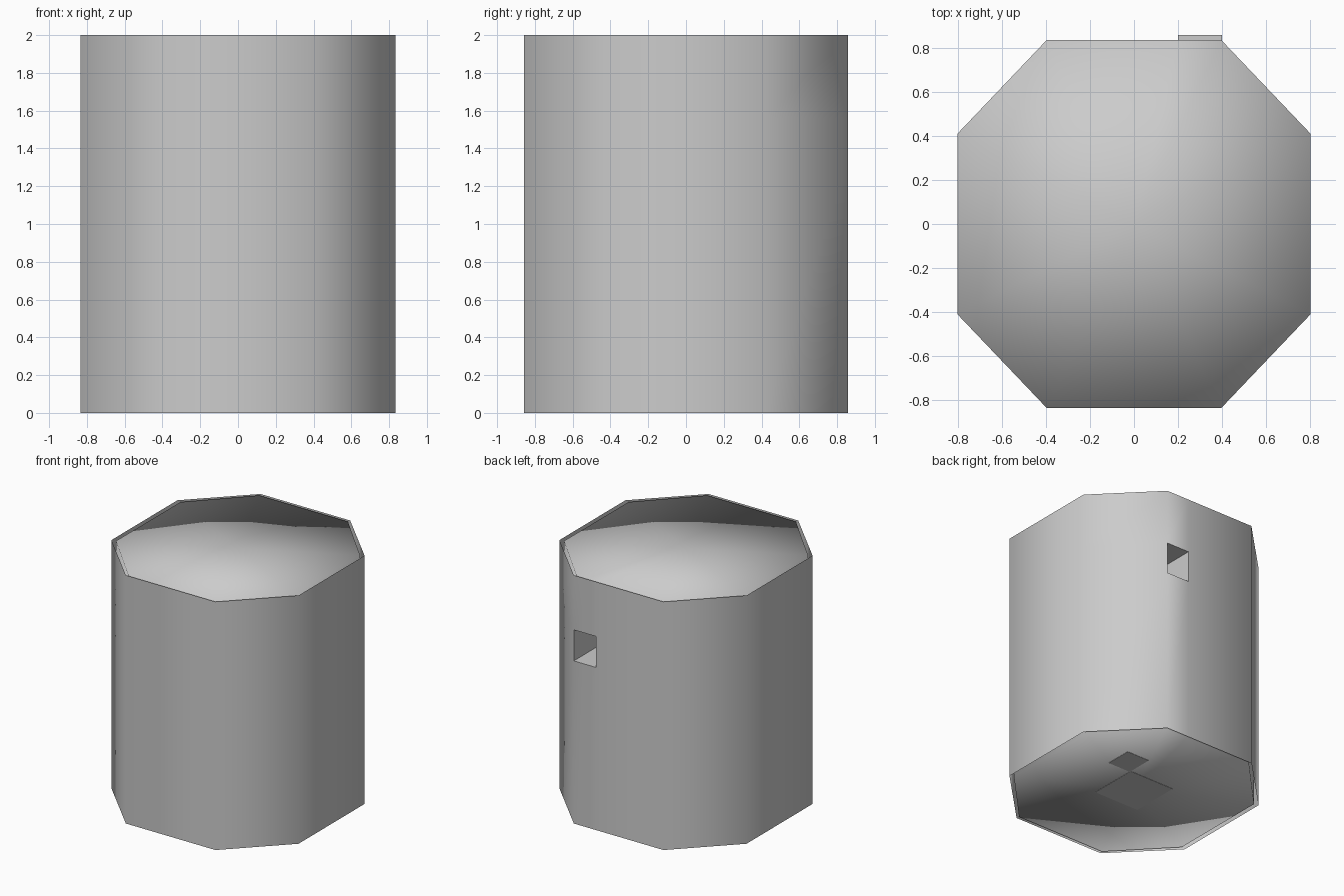
import bpy, bmesh

if "Cube" in bpy.data.objects:
    bpy.data.objects.remove(bpy.data.objects["Cube"])

LEVELS = [0.0, 1.31, 1.56, 2.0]     # window sill and head in the middle
WIN_X = (0.2, 0.4)


def make_object(name, bm, smooth):
    bmesh.ops.remove_doubles(bm, verts=bm.verts, dist=1e-5)
    for f in bm.faces:
        f.smooth = smooth
    me = bpy.data.meshes.new(name)
    bm.to_mesh(me)
    bm.free()
    ob = bpy.data.objects.new(name, me)
    bpy.context.collection.objects.link(ob)
    return ob


def octagon(ax, bx, ay, by):
    """Eight corners, anticlockwise, plus the window edge on the back side."""
    return [(bx, -ay), (bx, ay), (ax, by), (WIN_X[0], by), (-ax, by),
            (-bx, ay), (-bx, -ay), (-ax, -by), (ax, -by)]


def drum(name, pts, z_low, z_high, capped):
    """Eight-sided wall with a window opening, optionally closed by caps."""
    bm = bmesh.new()
    zs = [z_low, LEVELS[1], LEVELS[2], z_high]
    rings = [[bm.verts.new((x, y, z)) for x, y in pts] for z in zs]
    n = len(pts)
    for k in range(3):
        for i in range(n):
            if i == 2 and k == 1:      # window opening
                continue
            j = (i + 1) % n
            bm.faces.new((rings[k][i], rings[k][j],
                          rings[k + 1][j], rings[k + 1][i]))
    if capped:
        low = bm.verts.new((0, 0, z_low))
        top = bm.verts.new((0, 0, z_high))
        for i in range(n):
            j = (i + 1) % n
            bm.faces.new((low, rings[0][j], rings[0][i]))
            bm.faces.new((top, rings[3][i], rings[3][j]))
    return make_object(name, bm, True)


def box(name, x, y, z, open_back=False):
    bm = bmesh.new()
    bmesh.ops.create_cube(bm, size=1)
    for v in bm.verts:
        v.co = [r[0] if c < 0 else r[1] for c, r in zip(v.co, (x, y, z))]
    if open_back:
        bm.normal_update()
        gone = [f for f in bm.faces if f.normal.y > 0.9]
        bmesh.ops.delete(bm, geom=gone, context='FACES')
        bmesh.ops.reverse_faces(bm, faces=bm.faces)
    return make_object(name, bm, False)


# Thin open outer skin, and closed inner body just inside it
drum("outer_shell", octagon(0.40, 0.834, 0.42, 0.857), 0.0, 2.0, False)
drum("inner_body", octagon(0.395, 0.80, 0.41, 0.835), 0.002, 1.998, True)

# Niche behind the window
box("window_niche", WIN_X, (0.40, 0.857), (LEVELS[1], LEVELS[2]), True)

# Flush panels in the underside
box("base_panel", (-0.2, 0.2), (-0.2, 0.2), (0.0, 0.01))
box("base_hatch", (0.2, 0.4), (0.19, 0.405), (0.0, 0.01))
